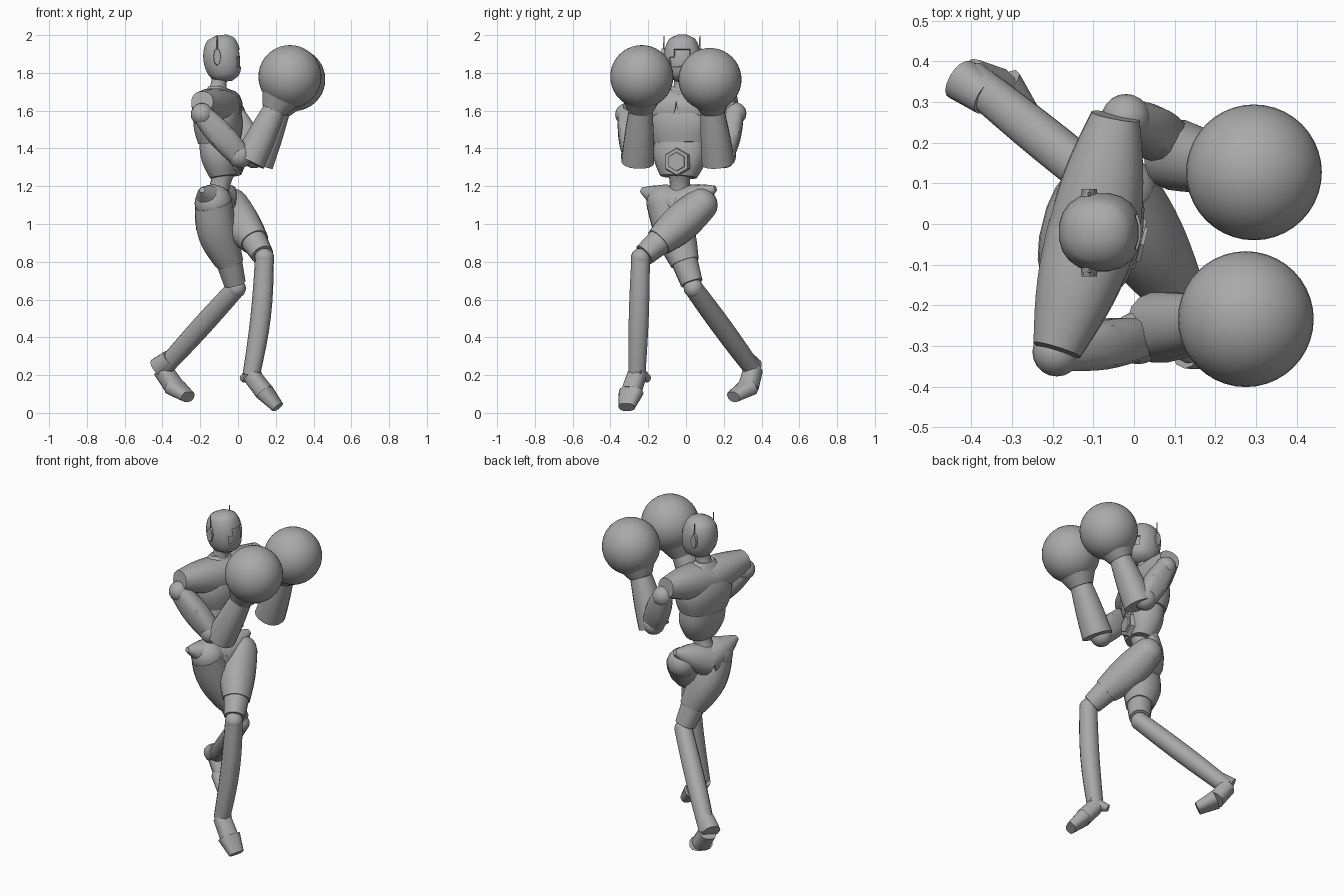
import bpy, bmesh, math
from mathutils import Vector

default_cube = bpy.data.objects.get("Cube")
if default_cube:
    bpy.data.objects.remove(default_cube, do_unlink=True)

colour = (0.4, 0.4, 0.4, 1)
grey = bpy.data.materials.new("plain_grey")
grey.use_nodes = True
grey.diffuse_color = colour
grey.node_tree.nodes["Principled BSDF"].inputs["Base Color"].default_value = colour

parts = []
ACROSS = Vector((0, 1, 0))
AHEAD = Vector((1, 0, 0))
UP = Vector((0, 0, 1))
SHOULDER_LINE = Vector((0.25, 1, 0)).normalized()
FACING = SHOULDER_LINE.cross(UP)


def finish(name, bm):
    """Turn a bmesh into a named, coloured object."""
    bmesh.ops.recalc_face_normals(bm, faces=bm.faces)
    mesh = bpy.data.meshes.new(name)
    bm.to_mesh(mesh)
    bm.free()
    mesh.materials.append(grey)
    part = bpy.data.objects.new(name, mesh)
    bpy.context.collection.objects.link(part)
    parts.append(part)
    return part


def limb(name, start, end, start_radius, end_radius, bulge=0, power=1, bow=0,
         side=ACROSS, aspect=1, square=0.9, sides=16, steps=8):
    """Tapered, swelling, slightly bowed tube between two joints.

    aspect widens it along side, square below one makes it boxier."""
    start, end = Vector(start), Vector(end)
    tangent = (end - start).normalized()
    wide = (side - tangent * side.dot(tangent)).normalized()
    deep = tangent.cross(wide)
    bm = bmesh.new()
    loops = []
    for step in range(steps + 1):
        t = step / steps
        swell = max(math.sin(math.pi * t), 0) ** power
        radius = start_radius + (end_radius - start_radius) * t + bulge * swell
        centre = start.lerp(end, t) + AHEAD * bow * swell
        loop = []
        for k in range(sides):
            angle = math.tau * (k + 0.5) / sides
            c, s = (math.copysign(abs(v) ** square, v)
                    for v in (math.cos(angle), math.sin(angle)))
            loop.append(bm.verts.new(centre + radius * (wide * c * aspect + deep * s)))
        loops.append(loop)
    for low, high in zip(loops, loops[1:]):
        for k in range(sides):
            bm.faces.new((low[k - 1], low[k], high[k], high[k - 1]))
    bm.faces.new(loops[0])
    bm.faces.new(loops[-1])
    return finish(name, bm)


def ball(name, centre, radius, detail=10):
    bm = bmesh.new()
    bmesh.ops.create_uvsphere(bm, u_segments=detail * 2, v_segments=detail, radius=radius)
    bmesh.ops.translate(bm, verts=bm.verts, vec=centre)
    return finish(name, bm)


def plate(name, centre, axis, radius, sides, stretch=1):
    """Bevelled prism along an axis, optionally stretched upright."""
    bm = bmesh.new()
    bmesh.ops.create_cone(bm, cap_ends=True, segments=sides, radius1=radius,
                          radius2=radius * 0.9, depth=0.025)
    turn = axis.to_track_quat('Z', 'Y').to_matrix()
    bmesh.ops.rotate(bm, verts=bm.verts, matrix=turn)
    bmesh.ops.scale(bm, verts=bm.verts, vec=(1, 1, stretch))
    bmesh.ops.translate(bm, verts=bm.verts, vec=centre)
    return finish(name, bm)


# Head, with the visor cut in as a recess
head = limb("head", (-0.06, -0.02, 1.755), (-0.09, -0.02, 2), 0.03, 0.03,
            bulge=0.072, power=0.4, bow=-0.008, aspect=0.96, sides=20, steps=12)
bm = bmesh.new()
bm.from_mesh(head.data)
visor = [f for f in bm.faces
         if f.normal.x > 0.8 and 1.83 < f.calc_center_median().z < 1.93]
bmesh.ops.inset_region(bm, faces=visor, thickness=0.005)
bmesh.ops.inset_region(bm, faces=visor, thickness=0.002, depth=-0.008)
bm.to_mesh(head.data)
bm.free()

# Ear pads with thin antennas
for label, way in (("left", 1), ("right", -1)):
    ear = Vector((-0.11, -0.022, 1.885)) + ACROSS * way * 0.095
    plate(label + "_ear_pad", ear, ACROSS * way, 0.021, sides=8, stretch=2.3)
    limb(label + "_antenna", ear + UP * 0.03, ear + UP * 0.11, 0.005, 0.003, sides=6, steps=1)

limb("neck", (-0.11, -0.025, 1.69), (-0.095, -0.02, 1.79), 0.055, 0.045, bulge=-0.008)

# Torso: cropped chest over the belly, then the narrow waist
limb("chest", (-0.1, -0.025, 1.43), (-0.115, -0.025, 1.73), 0.105, 0.04,
     bulge=0.047, side=SHOULDER_LINE, aspect=1.45, square=0.85, sides=20)
limb("belly", (-0.075, -0.04, 1.25), (-0.1, -0.025, 1.44), 0.07, 0.1,
     bulge=0.015, side=SHOULDER_LINE, aspect=1.4, square=0.85, sides=20)
limb("waist", (-0.11, -0.03, 1.14), (-0.08, -0.035, 1.27), 0.065, 0.06,
     bulge=-0.01, side=SHOULDER_LINE)
navel = Vector((0.005, -0.047, 1.33))
plate("belly_hexagon", navel, FACING, 0.078, sides=6)
plate("belly_hexagon_core", navel + FACING * 0.008, FACING, 0.055, sides=6)


def body_half(label, sleeve_end, hip_flare):
    """Sleeve of the chest and pointed flare of the pelvis."""
    limb(label + "_sleeve", (-0.1, -0.025, 1.605), sleeve_end, 0.11, 0.058,
         bulge=0.01, side=AHEAD, aspect=1.05)
    limb(label + "_hip", (-0.11, -0.03, 1.1), hip_flare, 0.095, 0.015,
         bulge=0.015, side=AHEAD, aspect=1.1)


body_half("lead", (-0.045, 0.265, 1.645), (-0.03, 0.155, 1.19))
body_half("trailing", (-0.19, -0.31, 1.645), (-0.19, -0.235, 1.18))


def leg(label, hip, knee, heel, arch, toe, hip_radius, thigh_bow, shin_bow, foot_side):
    """Shorts leg, lower thigh, knee joint, shin and a two-part foot."""
    hip, knee = Vector(hip), Vector(knee)
    ball(label + "_hip_joint", hip, hip_radius)
    limb(label + "_shorts", hip, hip.lerp(knee, 0.7), hip_radius, 0.076,
         bulge=0.018, bow=thigh_bow)
    limb(label + "_thigh", hip.lerp(knee, 0.6), hip.lerp(knee, 0.94), 0.074, 0.059)
    ball(label + "_knee", knee, 0.052)
    limb(label + "_shin", knee, heel, 0.05, 0.046, bulge=0.006, bow=shin_bow, sides=14)
    across = Vector(foot_side)
    limb(label + "_foot", heel, arch, 0.046, 0.048, side=across, aspect=1.1,
         square=0.75, sides=12, steps=2)
    limb(label + "_toes", arch, toe, 0.045, 0.03, side=across, aspect=1.5,
         square=0.75, sides=12, steps=2)


leg("lead", hip=(-0.03, 0.08, 1.1), knee=(0.14, -0.24, 0.82), heel=(0.07, -0.26, 0.2),
    arch=(0.14, -0.29, 0.11), toe=(0.21, -0.315, 0.03),
    hip_radius=0.088, thigh_bow=-0.01, shin_bow=0.015, foot_side=(1, 2, 0))
limb("lead_heel_spur", (0.09, -0.27, 0.22), (0.025, -0.2, 0.18), 0.045, 0.02, steps=2)
leg("trailing", hip=(-0.13, -0.11, 1.11), knee=(-0.01, 0.04, 0.66),
    heel=(-0.4, 0.355, 0.23), arch=(-0.335, 0.33, 0.135), toe=(-0.265, 0.25, 0.085),
    hip_radius=0.1, thigh_bow=-0.02, shin_bow=0, foot_side=(1, 1, 0))
limb("trailing_heel_spur", (-0.36, 0.31, 0.29), (-0.425, 0.355, 0.24), 0.045, 0.053, steps=2)


def arm(label, shoulder, elbow, cuff, wrist, glove):
    """Boxy upper arm, forearm sleeve and a round glove on a flared cuff."""
    ball(label + "_shoulder", shoulder, 0.06)
    limb(label + "_upper_arm", shoulder, elbow, 0.055, 0.06, bulge=0.015,
         aspect=0.85, square=0.7, sides=12)
    ball(label + "_elbow", elbow, 0.065)
    limb(label + "_forearm", cuff, wrist, 0.086, 0.062, bulge=0.003, aspect=1.02)
    wrist, glove = Vector(wrist), Vector(glove)
    limb(label + "_glove_cuff", wrist, wrist.lerp(glove, 0.5), 0.066, 0.115, sides=20)
    ball(label + "_glove", glove, 0.167, detail=20)


arm("lead", shoulder=(-0.02, 0.26, 1.585), elbow=(0.085, 0.2, 1.36),
    cuff=(0.105, 0.17, 1.325), wrist=(0.215, 0.14, 1.6), glove=(0.295, 0.127, 1.765))
arm("trailing", shoulder=(-0.19, -0.315, 1.58), elbow=(0.01, -0.28, 1.36),
    cuff=(0.06, -0.255, 1.33), wrist=(0.19, -0.24, 1.6), glove=(0.275, -0.234, 1.78))

# Smooth shading with crisp creases
bpy.ops.object.select_all(action='DESELECT')
for part in parts:
    part.select_set(True)
bpy.context.view_layer.objects.active = parts[0]
bpy.ops.object.shade_smooth_by_angle(angle=math.radians(38))
